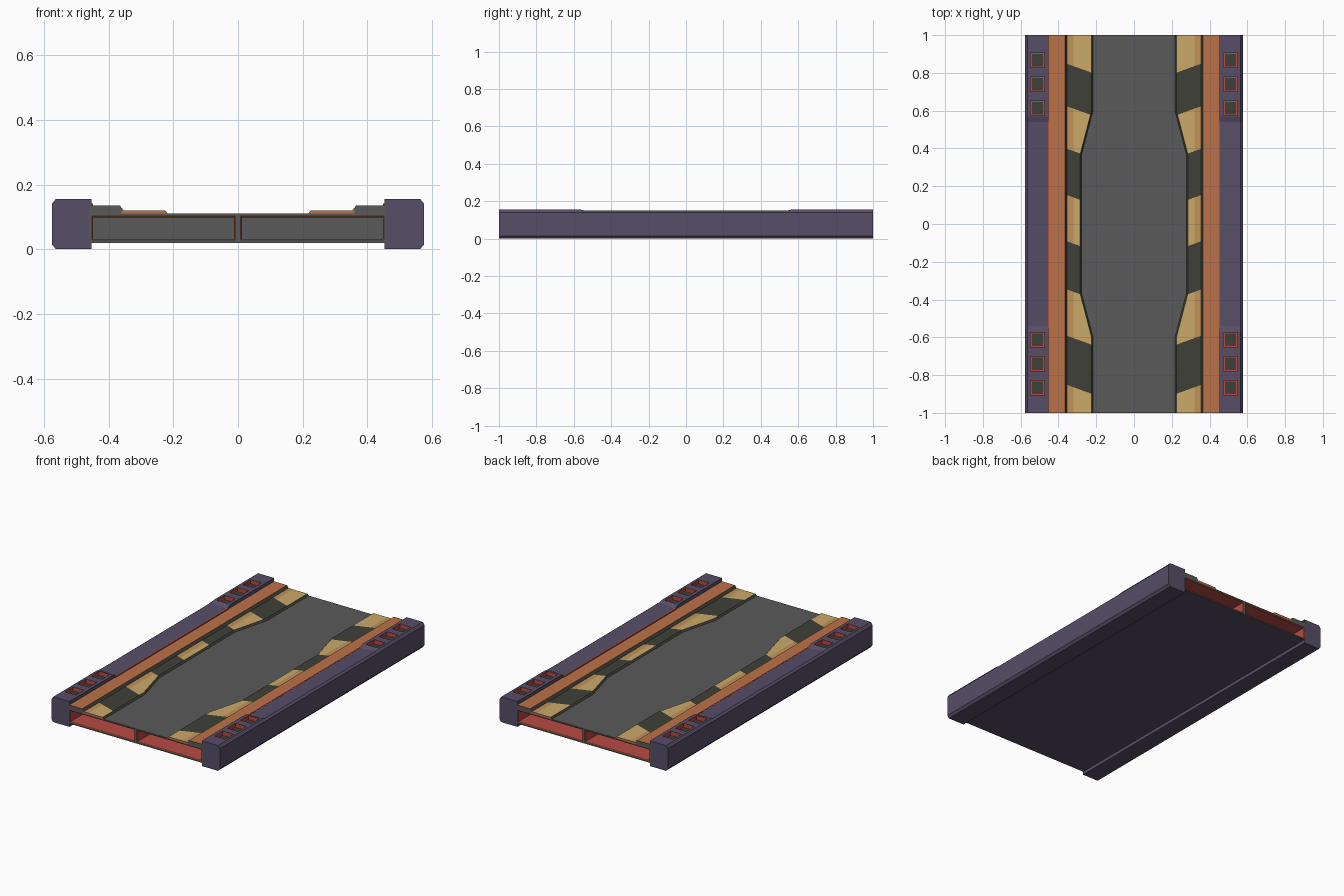
import bpy, bmesh
from mathutils import Vector

if "Cube" in bpy.data.objects:
    bpy.data.objects.remove(bpy.data.objects["Cube"])


def material(name, hex_rgb):
    def lin(c):
        return c / 12.92 if c <= 0.04045 else ((c + 0.055) / 1.055) ** 2.4
    m = bpy.data.materials.new(name)
    m.diffuse_color = [lin(int(hex_rgb[i:i + 2], 16) / 255) for i in (0, 2, 4)] + [1]
    m.use_nodes = True
    m.node_tree.nodes["Principled BSDF"].inputs["Base Color"].default_value = m.diffuse_color
    return m


PURPLE = material("purple metal", "574E68")
GREY = material("deck grey", "5A5A5A")
ORANGE = material("orange strip", "BC7147")
YELLOW = material("hazard yellow", "CBAA69")
OCHRE = material("worn ochre", "C0935A")
DARK = material("hazard dark", "40403A")
RED = material("inner red", "B84A42")


def finish(bm, name, mats, mirror=True):
    bmesh.ops.recalc_face_normals(bm, faces=bm.faces[:])
    me = bpy.data.meshes.new(name)
    bm.to_mesh(me)
    bm.free()
    for m in mats:
        me.materials.append(m)
    ob = bpy.data.objects.new(name, me)
    bpy.context.collection.objects.link(ob)
    if mirror:
        ob.modifiers.new("mirror", 'MIRROR').use_mirror_merge = False
    return ob


def loft(stations):
    """Join a list of (y, [(x, z), ...]) sections into a closed bar."""
    bm = bmesh.new()
    rings = [[bm.verts.new((x, y, z)) for x, z in sec] for y, sec in stations]
    n = len(rings[0])
    for a, b in zip(rings, rings[1:]):
        for i in range(n):
            j = (i + 1) % n
            bm.faces.new((a[i], a[j], b[j], b[i]))
    bm.faces.new(rings[0])
    bm.faces.new(rings[-1])
    bmesh.ops.recalc_face_normals(bm, faces=bm.faces[:])
    return bm


def add_box(bm, x0, x1, y0, y1, z0, z1):
    vs = bmesh.ops.create_cube(bm, size=1)["verts"]
    for v in vs:
        v.co = Vector(((x0, x1)[v.co.x > 0], (y0, y1)[v.co.y > 0], (z0, z1)[v.co.z > 0]))


# Deck core, one half, with a framed recess in each end
bm = bmesh.new()
add_box(bm, 0, 0.46, -1, 1, 0.02, 0.11)
bmesh.ops.recalc_face_normals(bm, faces=bm.faces[:])
bm.normal_update()
for f in bm.faces:
    f.material_index = 1 if f.normal.z < -0.9 else 0
ends = [f for f in bm.faces if abs(f.normal.y) > 0.9]
bmesh.ops.inset_individual(bm, faces=ends, thickness=0.011)
rim = bmesh.ops.inset_individual(bm, faces=ends, thickness=0.005, depth=-0.004)["faces"]
for f in rim:
    f.material_index = 2
walls = bmesh.ops.inset_individual(bm, faces=ends, thickness=0.001, depth=-0.13)["faces"]
for f in walls:
    f.material_index = 3
bmesh.ops.delete(bm, geom=[f for f in bm.faces if all(abs(v.co.x) < 1e-5 for v in f.verts)],
                 context='FACES_ONLY')
finish(bm, "deck", [GREY, PURPLE, ORANGE, RED])

# Hazard stripe plates, wider at the ends, cut along slanted lines
SLANT, OUT = 0.36, 0.36
cuts = [0.85, 0.625, 0.40, 0.155, -0.09, -0.345, -0.59, -0.85]
edge = [(-1, .215), (-.6, .215), (-.37, .275), (.37, .275), (.6, .215), (1, .215)]
bm = loft([(y, [(x, .108), (x + .01, .12), (OUT, .12), (OUT, .108)]) for y, x in edge])
planes = [((OUT, b, 0), (-SLANT, 1, 0)) for b in cuts] + [((0.32, 0, 0), (1, 0, 0))]
for co, no in planes:
    bmesh.ops.bisect_plane(bm, geom=bm.verts[:] + bm.edges[:] + bm.faces[:],
                           plane_co=co, plane_no=no)
bm.normal_update()
for f in bm.faces:
    c = f.calc_center_median()
    s = c.y - SLANT * (c.x - OUT)
    if abs(f.normal.y) > 0.9:
        f.material_index = 3
    elif f.normal.z < 0.9 or sum(b > s for b in cuts) % 2:
        f.material_index = 2
    else:
        f.material_index = 1 if c.x > 0.32 else 0
finish(bm, "hazard_strip", [YELLOW, OCHRE, DARK, ORANGE])

# Orange strip beside the rail
sec = [(.354, .108), (.354, .12), (.365, .135), (.46, .135), (.46, .108)]
bm = loft([(-1, sec), (1, sec)])
bm.normal_update()
for f in bm.faces:
    f.material_index = 0 if f.normal.z > 0.9 else 1 if abs(f.normal.y) > 0.9 else 2
finish(bm, "orange_strip", [ORANGE, GREY, DARK])


# Side rail, slightly lower between the end blocks
def rail_section(outer_top, inner_top):
    return [(.453, 0), (.563, 0), (.576, .015), (.576, .14),
            (.563, outer_top), (.453, inner_top)]


high, low = rail_section(.156, .156), rail_section(.15, .141)
rail = finish(loft([(-1, high), (-.57, high), (-.54, low), (.54, low), (.57, high), (1, high)]),
              "side_rail", [PURPLE, RED], mirror=False)

# Square pockets cut into the rail ends, with dark floors
cutter_bm, floor_bm = bmesh.new(), bmesh.new()
for y in (.613, .74, .867):
    for s in (-1, 1):
        add_box(cutter_bm, .474, .548, s * y - .039, s * y + .039, .13, .2)
        add_box(floor_bm, .481, .541, s * y - .032, s * y + .032, .127, .133)
cutter = finish(cutter_bm, "pocket_cutter", [RED], mirror=False)
cutter.hide_render = True
cut = rail.modifiers.new("pockets", 'BOOLEAN')
cut.operation, cut.solver, cut.object = 'DIFFERENCE', 'EXACT', cutter
cut.material_mode = 'TRANSFER'
bpy.context.view_layer.objects.active = rail
bpy.ops.object.modifier_apply(modifier="pockets")
bpy.data.objects.remove(cutter)
rail.modifiers.new("mirror", 'MIRROR').use_mirror_merge = False
finish(floor_bm, "pocket_floor", [DARK])

# Thin red seam along the lowered middle of the rail
bm = bmesh.new()
add_box(bm, .449, .456, -.55, .55, .134, .142)
finish(bm, "rail_seam", [RED])
